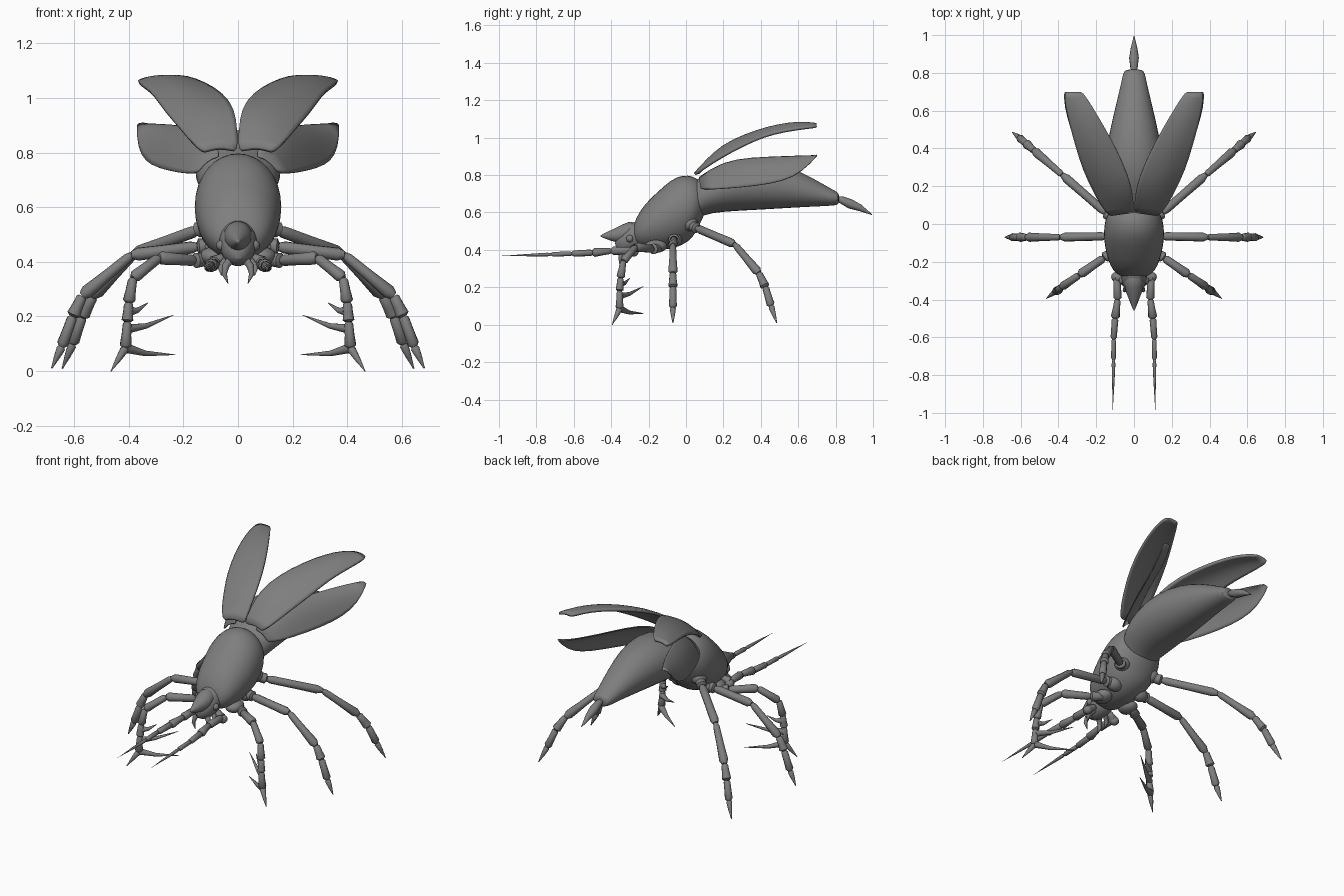
import bpy
import math
from mathutils import Vector

if "Cube" in bpy.data.objects:
    bpy.data.objects.remove(bpy.data.objects["Cube"])

shell = bpy.data.materials.new("shell grey")
shell.use_nodes = True
shell.diffuse_color = (0.21, 0.21, 0.21, 1)
shell.node_tree.nodes["Principled BSDF"].inputs["Base Color"].default_value = shell.diffuse_color


def make(name, verts, faces, mirror=False, thickness=0, subdiv=0, angle=50):
    mesh = bpy.data.meshes.new(name)
    mesh.from_pydata(verts, [], faces)
    mesh.materials.append(shell)
    ob = bpy.data.objects.new(name, mesh)
    bpy.context.collection.objects.link(ob)
    if subdiv:
        mod = ob.modifiers.new("smooth", "SUBSURF")
        mod.levels = mod.render_levels = subdiv
    if thickness:
        ob.modifiers.new("thickness", "SOLIDIFY").thickness = thickness
    if mirror:
        ob.modifiers.new("mirror", "MIRROR")
    bpy.ops.object.select_all(action="DESELECT")
    ob.select_set(True)
    bpy.context.view_layer.objects.active = ob
    bpy.ops.object.shade_smooth_by_angle(angle=math.radians(angle))
    return ob


def skin(rings):
    """Join equal rings of points into a capped shell."""
    n = len(rings[0])
    verts = [p for ring in rings for p in ring]
    faces = [(r * n + i, r * n + (i + 1) % n, (r + 1) * n + (i + 1) % n, (r + 1) * n + i)
             for r in range(len(rings) - 1) for i in range(n)]
    faces += [tuple(reversed(range(n))), tuple(range(len(verts) - n, len(verts)))]
    return verts, faces


def body(name, sections, n=16):
    """Oval sections along y: (y, bottom, top, half width)."""
    rings = []
    for y, low, high, w in sections:
        turn = [2 * math.pi * i / n for i in range(n)]
        rings.append([(w * math.sin(a), y, (low + high) / 2 + (high - low) / 2 * math.cos(a))
                      for a in turn])
    return make(name, *skin(rings), subdiv=1)


def tube(path, radii, n=10):
    """Round rings along a path, returned as verts and faces."""
    path = [Vector(p) for p in path]
    rings = []
    for i, p in enumerate(path):
        d = (path[min(i + 1, len(path) - 1)] - path[max(i - 1, 0)]).normalized()
        u = d.orthogonal().normalized() if i == 0 else (u - d * u.dot(d)).normalized()
        v = d.cross(u)
        rings.append([p + radii[i] * (u * math.cos(2 * math.pi * k / n) + v * math.sin(2 * math.pi * k / n))
                      for k in range(n)])
    return skin(rings)


def limb(name, path, radii):
    """Jointed limb: each segment swells toward its far joint."""
    verts, faces = [], []
    for i in range(len(path) - 1):
        a, b = Vector(path[i]), Vector(path[i + 1])
        r, s = radii[i], radii[i + 1]
        last = i == len(path) - 2
        steps = [0, 0.08, 0.5, 0.9, 1]
        sizes = [r * 0.6, r * 0.9, (r + s) / 2, s if last else s * 1.2, s * 0.7]
        v, f = tube([a.lerp(b, t) for t in steps], sizes)
        faces += [tuple(k + len(verts) for k in face) for face in f]
        verts += v
    return make(name, verts, faces, mirror=True)


def ball(name, centre, scale, mirror=True):
    n = 8
    rings = [[(centre[0] + scale[0] * math.sin(t) * math.cos(a),
               centre[1] + scale[1] * math.sin(t) * math.sin(a),
               centre[2] - scale[2] * math.cos(t))
              for a in [2 * math.pi * k / 12 for k in range(12)]]
             for t in [math.pi * (0.03 + 0.94 * j / n) for j in range(n + 1)]]
    return make(name, *skin(rings), mirror=mirror)


def wing(name, inner, outer, bulge, thickness):
    """Curved blade between an inner and an outer edge."""
    cols = 6
    verts, faces = [], []
    for a, b in zip(inner, outer):
        a, b = Vector(a), Vector(b)
        for c in range(cols + 1):
            t = c / cols
            lift = bulge * (a - b).length * math.sin(math.pi * t)
            verts.append(a.lerp(b, t) + Vector((0.3 * lift, 0, lift)))
    for r in range(len(inner) - 1):
        for c in range(cols):
            k = r * (cols + 1) + c
            faces.append((k, k + cols + 1, k + cols + 2, k + 1))
    return make(name, verts, faces, mirror=True, thickness=thickness, subdiv=1)


# Trunk
body("thorax", [(-.285, .46, .51, .04), (-.27, .42, .57, .095), (-.22, .4, .65, .13),
                (-.15, .395, .715, .152), (-.08, .4, .78, .163), (-.02, .42, .805, .163),
                (.04, .46, .8, .152), (.08, .55, .765, .12), (.11, .61, .72, .05)])
body("abdomen", [(0, .52, .74, .08), (.06, .57, .78, .13), (.13, .595, .82, .155),
                 (.25, .605, .885, .165), (.4, .612, .89, .15), (.55, .622, .85, .118),
                 (.68, .63, .785, .085), (.78, .635, .725, .062), (.812, .64, .71, .055),
                 (.818, .655, .695, .03)])
make("tail_spike", *tube([(0, .8, .675), (0, .83, .668), (0, .88, .645), (0, .93, .625), (0, .995, .588)],
                         [.012, .02, .026, .018, .002]))

# Head with pointed horn
body("head", [(-.38, .41, .46, .02), (-.35, .385, .5, .05), (-.31, .38, .54, .066), (-.26, .39, .56, .075),
              (-.22, .42, .55, .06)])
body("horn", [(-.462, .472, .476, .003), (-.4, .445, .508, .028), (-.34, .43, .54, .055),
              (-.27, .45, .57, .06)], 10)
ball("eye", (.06, -.3, .46), (.02, .02, .02))
make("mandible", *tube([(.025, -.33, .41), (.045, -.345, .385), (.05, -.352, .355), (.036, -.355, .32)],
                       [.016, .014, .01, .001]), mirror=True)
make("palp", *tube([(.04, -.29, .41), (.065, -.31, .38), (.06, -.325, .35)],
                   [.014, .012, .002]), mirror=True)

# Antennae
limb("antenna", [(.05, -.27, .42), (.09, -.285, .395), (.087, -.4, .395), (.1, -.5, .385),
                 (.108, -.61, .38), (.108, -.72, .376), (.112, -.985, .368)],
     [.018, .022, .019, .02, .014, .011, .001])
ball("antenna_base", (.095, -.28, .388), (.026, .026, .024))

# Legs
limb("front_leg", [(.1, -.14, .41), (.16, -.18, .405), (.29, -.27, .415), (.385, -.335, .34), (.4, -.35, .25),
                   (.405, -.355, .18), (.412, -.355, .085), (.465, -.395, 0)],
     [.026, .024, .021, .019, .019, .018, .018, .003])
for i, (root, tip, r) in enumerate([((.395, -.345, .22), (.33, -.3, .25), .018),
                                    ((.405, -.35, .155), (.237, -.228, .205), .018),
                                    ((.412, -.352, .085), (.23, -.225, .06), .019)]):
    a, b = Vector(root), Vector(tip)
    make("front_leg_spur_%d" % (i + 1), *tube([a, a.lerp(b, .4) - Vector((0, 0, .01)), b], [r, r * .55, .001]),
         mirror=True)
limb("middle_leg", [(.08, -.06, .46), (.15, -.065, .455), (.39, -.07, .425), (.57, -.07, .275), (.605, -.07, .2),
                    (.645, -.07, .09), (.682, -.07, .01)],
     [.03, .025, .02, .021, .021, .018, .004])
limb("hind_leg", [(.09, .01, .54), (.15, .06, .515), (.38, .26, .43), (.53, .39, .275), (.57, .425, .2),
                  (.605, .455, .1), (.643, .485, .01)],
     [.03, .025, .02, .021, .021, .018, .004])
ball("front_hip", (.09, -.16, .42), (.05, .06, .035))
ball("middle_hip", (.09, -.06, .455), (.05, .04, .04))
ball("hind_hip", (.1, .02, .54), (.045, .045, .04))

# Raised wing cases and the flight wings beneath them
wing("wing_case",
     [(.002, .07, .8), (.004, .12, .87), (.012, .2, .95), (.055, .32, 1.005), (.12, .45, 1.045),
      (.19, .57, 1.07), (.24, .65, 1.07), (.275, .695, 1.06)],
     [(.13, .05, .795), (.175, .11, .84), (.215, .19, .89), (.265, .29, .945), (.305, .42, 1.005),
      (.335, .53, 1.03), (.358, .63, 1.045), (.362, .7, 1.052)], .1, .014)
wing("flight_wing",
     [(.06, .07, .785), (.1, .2, .87), (.16, .35, .89), (.22, .5, .895), (.28, .62, .9), (.33, .7, .9)],
     [(.15, .08, .72), (.215, .2, .725), (.29, .38, .742), (.335, .52, .765), (.363, .62, .815),
      (.368, .7, .9)], .12, .006)
